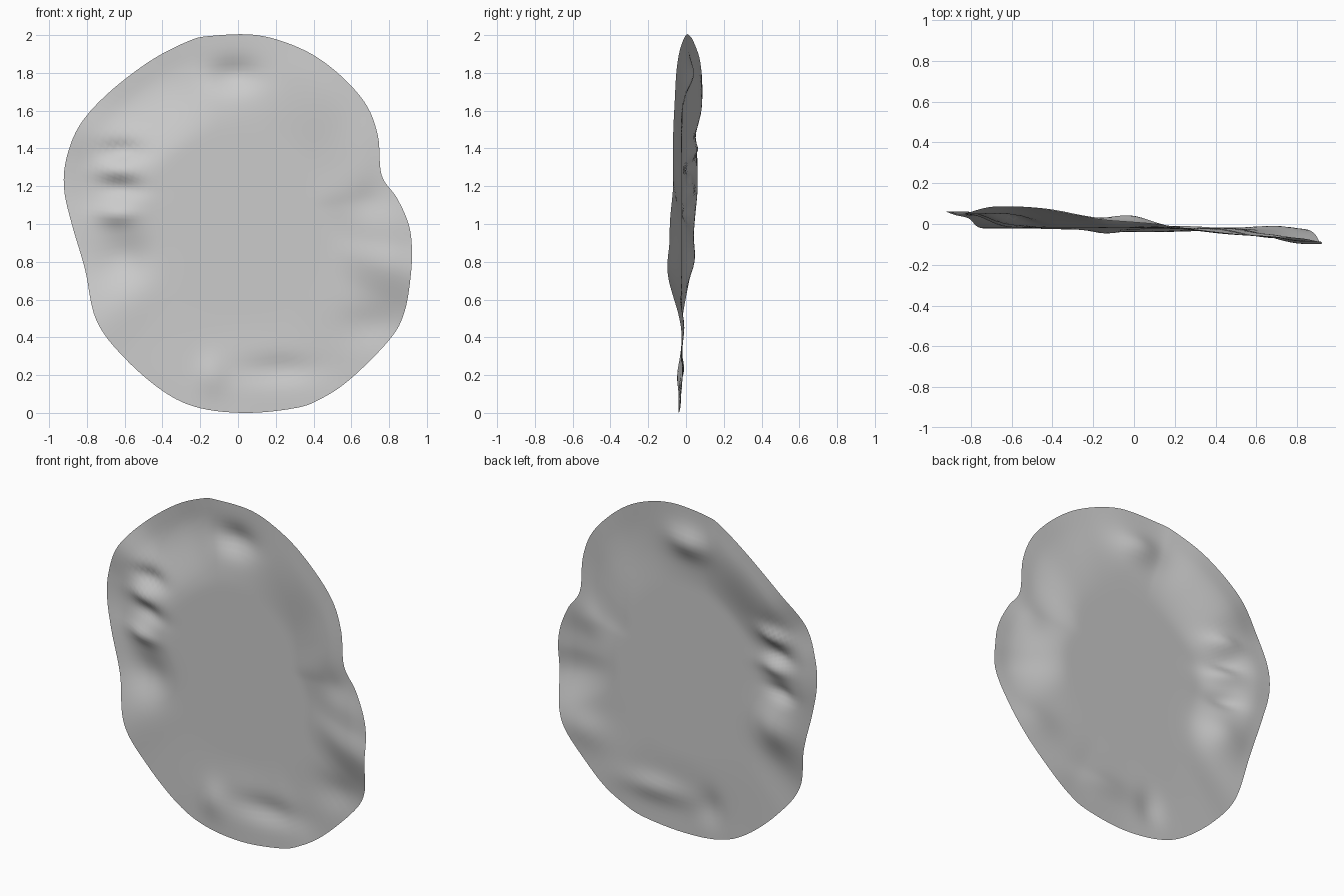
import bpy, bmesh, math
from mathutils import Vector

if "Cube" in bpy.data.objects:
    bpy.data.objects.remove(bpy.data.objects["Cube"])

# Outline of the sheet, clockwise from the top: x, depth y, height z
RIM = [(-.15, .02, 1.995), (.1, 0, 2.0), (.33, -.03, 1.93), (.51, -.05, 1.815),
       (.67, -.06, 1.645), (.74, -.068, 1.47), (.76, -.07, 1.26), (.84, -.075, 1.14),
       (.90, -.085, 1.01), (.92, -.088, .89), (.915, -.096, .73), (.88, -.045, .53),
       (.80, -.03, .385), (.59, -.02, .175), (.43, -.03, .07), (.30, -.035, .025),
       (.05, -.04, 0), (-.2, -.03, .025), (-.39, -.025, .11), (-.60, -.02, .29),
       (-.75, -.02, .49), (-.81, .025, .76), (-.88, .045, 1.0), (-.92, .06, 1.18),
       (-.91, .06, 1.34), (-.84, .05, 1.52), (-.69, .085, 1.69), (-.47, .075, 1.86),
       (-.27, .04, 1.965)]
# Soft dents and bulges: x, z, depth, x radius, z radius
BUMPS = [(-.60, .82, .035, .13, .13), (-.61, 1.19, .03, .11, .05),
         (-.61, 1.39, .04, .11, .05), (-.65, 1.28, -.02, .1, .04),
         (-.65, 1.05, -.03, .1, .05), (-.02, 1.79, .04, .13, .08),
         (.22, .23, .022, .2, .07), (-.14, .2, -.018, .08, .1),
         (.70, .46, .02, .15, .1), (.70, 1.13, .015, .1, .1)]
CENTRE, CENTRE_Y = Vector((0, 0, 1)), -.02
RINGS, STEPS = 32, 6


def catmull(a, b, c, d, t):
    return .5 * (2*b + (c - a)*t + (2*a - 5*b + 4*c - d)*t*t + (3*b - a - 3*c + d)*t**3)


def smooth(t):
    t = max(0, min(1, t))
    return t * t * (3 - 2 * t)


# Smooth closed rim curve
pts = [Vector(p) for p in RIM]
n = len(pts)
rim = [catmull(pts[i-1], pts[i], pts[(i+1) % n], pts[(i+2) % n], s / STEPS)
       for i in range(n) for s in range(STEPS)]


def surface(p, r):
    q = CENTRE.lerp(p, r)
    q.y = CENTRE_Y + (p.y - CENTRE_Y) * smooth((r - .5) / .42)
    for x, z, d, sx, sz in BUMPS:
        q.y += d * math.exp(-((q.x - x) / sx)**2 - ((q.z - z) / sz)**2)
    return q


# Rippled round sheet, made of concentric rings
bm = bmesh.new()
mid = bm.verts.new((0, CENTRE_Y, 1))
rings = [[bm.verts.new(surface(p, k / RINGS)) for p in rim] for k in range(1, RINGS + 1)]
m = len(rim)
for i in range(m):
    j = (i + 1) % m
    bm.faces.new((mid, rings[0][j], rings[0][i]))
    for a, b in zip(rings, rings[1:]):
        bm.faces.new((a[i], a[j], b[j], b[i]))
bmesh.ops.recalc_face_normals(bm, faces=bm.faces)
bm.normal_update()
if mid.normal.y > 0:
    bmesh.ops.reverse_faces(bm, faces=bm.faces)
for f in bm.faces:
    f.smooth = True
mesh = bpy.data.meshes.new("rippled_sheet")
bm.to_mesh(mesh)
bm.free()
bpy.context.collection.objects.link(bpy.data.objects.new("rippled_sheet", mesh))
